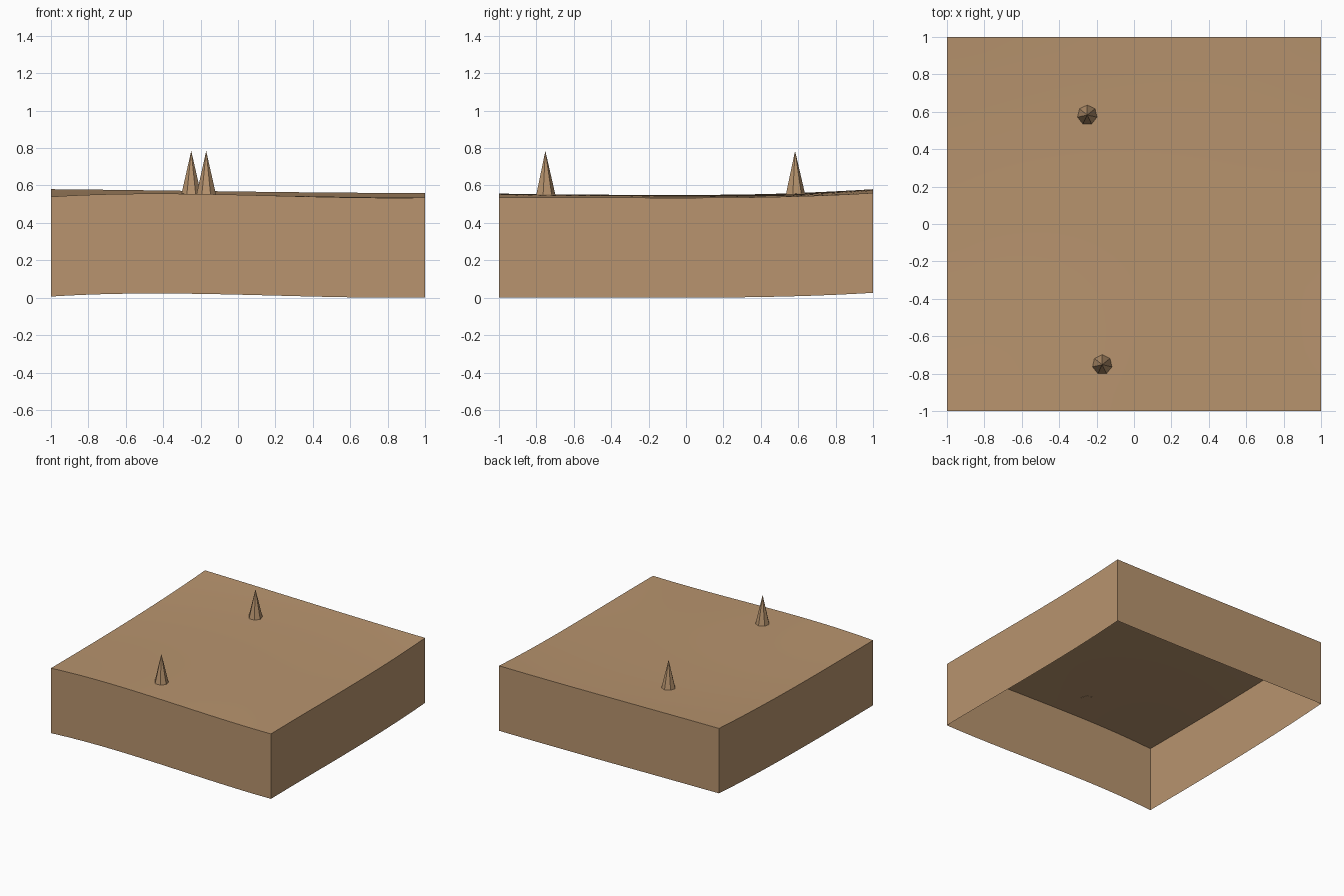
import bpy
import bmesh
from mathutils import Matrix

cube = bpy.data.objects.get("Cube")
if cube:
    bpy.data.objects.remove(cube, do_unlink=True)

# Single sandy colour
sand = bpy.data.materials.new("sand")
sand.use_nodes = True
sand.diffuse_color = (0.479, 0.296, 0.156, 1)
sand.node_tree.nodes["Principled BSDF"].inputs["Base Color"].default_value = sand.diffuse_color


def add_object(name, bm):
    mesh = bpy.data.meshes.new(name)
    bm.to_mesh(mesh)
    bm.free()
    mesh.materials.append(sand)
    obj = bpy.data.objects.new(name, mesh)
    bpy.context.collection.objects.link(obj)
    return obj


# Gentle height field: rows run front to back, columns run along x
KNOTS_X = (-1, -0.25, 0.4, 1)
KNOTS_Y = (-1, -0.4, 0.3, 1)
HEIGHTS = (
    (0.540, 0.555, 0.540, 0.535),
    (0.540, 0.550, 0.542, 0.535),
    (0.550, 0.551, 0.545, 0.536),
    (0.580, 0.571, 0.563, 0.560),
)


def blend(knots, values, t):
    """Smooth cubic through the four given values."""
    total = 0
    for i, a in enumerate(knots):
        weight = 1
        for j, b in enumerate(knots):
            if i != j:
                weight *= (t - b) / (a - b)
        total += weight * values[i]
    return total


def height(x, y):
    return blend(KNOTS_Y, [blend(KNOTS_X, row, x) for row in HEIGHTS], y)


# Ground block: undulating top with a skirt hanging from its rim, open below
bm = bmesh.new()
bmesh.ops.create_grid(bm, x_segments=24, y_segments=24, size=1)
for v in bm.verts:
    v.co.z = height(v.co.x, v.co.y)
depth = min(v.co.z for v in bm.verts)
rim = [e for e in bm.edges if e.is_boundary]
skirt = bmesh.ops.extrude_edge_only(bm, edges=rim)["geom"]
for v in skirt:
    if isinstance(v, bmesh.types.BMVert):
        v.co.z -= depth
bmesh.ops.recalc_face_normals(bm, faces=bm.faces)
if max(bm.faces, key=lambda f: f.normal.z ** 2).normal.z < 0:
    bmesh.ops.reverse_faces(bm, faces=bm.faces)
ground = add_object("ground_block", bm)
bpy.ops.object.select_all(action="DESELECT")
bpy.context.view_layer.objects.active = ground
ground.select_set(True)
bpy.ops.object.shade_smooth_by_angle()


# Faceted spikes standing on the ground
def add_spike(name, x, y, tip=0.785):
    base = height(x, y) - 0.003
    bm = bmesh.new()
    bmesh.ops.create_cone(
        bm, cap_ends=True, segments=7, radius1=0.054, radius2=0, depth=tip - base,
        matrix=Matrix.Translation((x, y, (tip + base) / 2)))
    add_object(name, bm)


add_spike("back_spike", -0.25, 0.583)
add_spike("front_spike", -0.17, -0.752)
